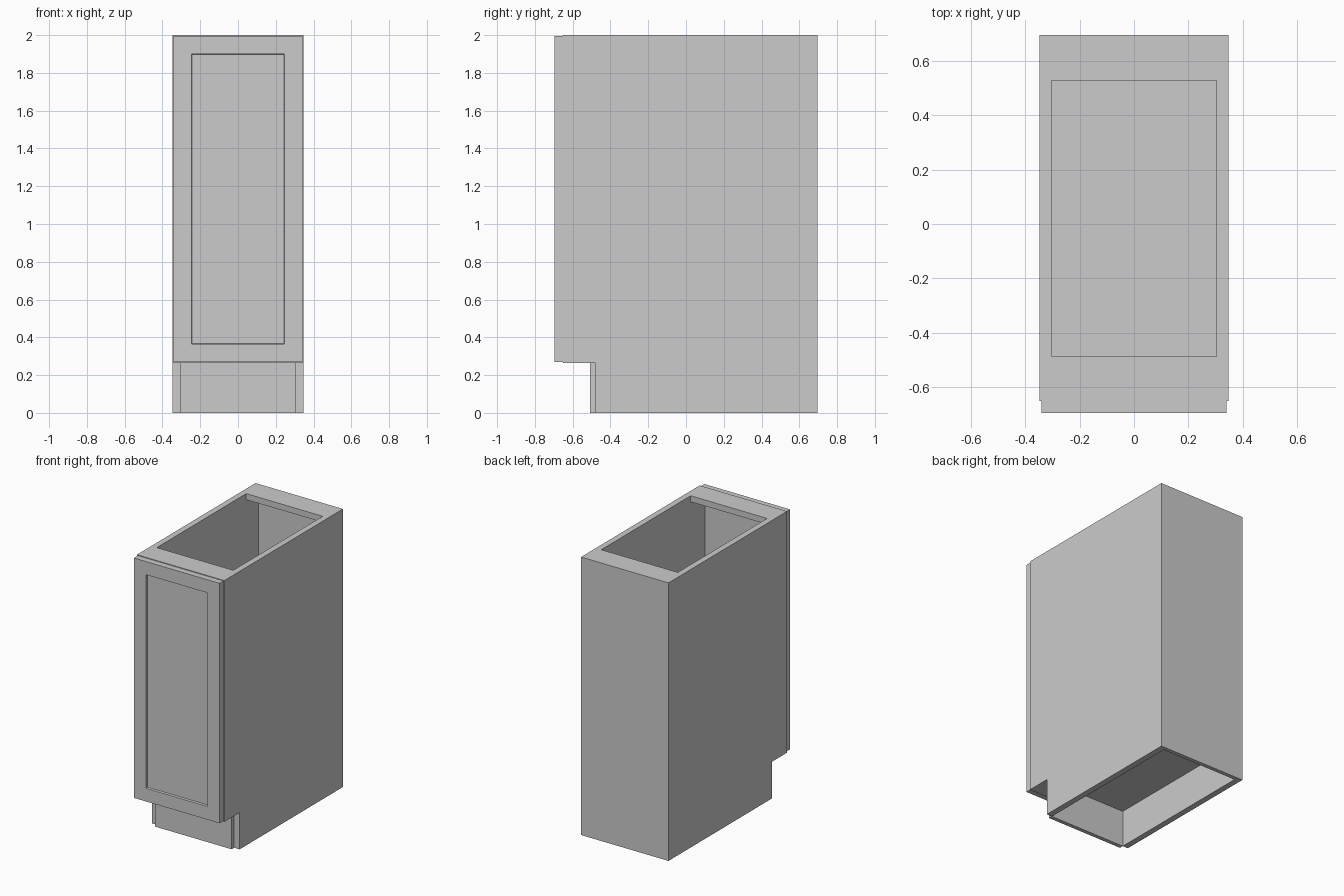
import bpy, bmesh

if "Cube" in bpy.data.objects:
    bpy.data.objects.remove(bpy.data.objects["Cube"])

T = 0.0435                       # main board thickness
W, BACK, FRONT = 0.348, 0.696, -0.652
TOE_Y, TOE_Z = -0.478, 0.264     # toe-kick notch
INNER = W - T


def add_object(name, bm):
    bmesh.ops.recalc_face_normals(bm, faces=bm.faces)
    mesh = bpy.data.meshes.new(name)
    bm.to_mesh(mesh)
    bm.free()
    obj = bpy.data.objects.new(name, mesh)
    bpy.context.collection.objects.link(obj)
    return obj


def box_bm(x0, x1, y0, y1, z0, z1):
    bm = bmesh.new()
    bmesh.ops.create_cube(bm, size=1)
    for v in bm.verts:
        v.co = ((x0 + x1) / 2 + v.co.x * (x1 - x0),
                (y0 + y1) / 2 + v.co.y * (y1 - y0),
                (z0 + z1) / 2 + v.co.z * (z1 - z0))
    return bm


def board(name, *bounds):
    return add_object(name, box_bm(*bounds))


# Notched side panels: profile in y/z, extruded along x
profile = [(TOE_Y, 0), (BACK, 0), (BACK, 2), (FRONT, 2), (FRONT, TOE_Z), (TOE_Y, TOE_Z)]
for name, x in (("left_side", -W), ("right_side", INNER)):
    bm = bmesh.new()
    face = bm.faces.new([bm.verts.new((x, y, z)) for y, z in profile])
    ext = bmesh.ops.extrude_face_region(bm, geom=[face])
    verts = [g for g in ext["geom"] if isinstance(g, bmesh.types.BMVert)]
    bmesh.ops.translate(bm, verts=verts, vec=(T, 0, 0))
    add_object(name, bm)

# Carcass boards between the sides
board("back_panel", -INNER, INNER, 0.667, BACK, 0, 2)
board("bottom_panel", -INNER, INNER, FRONT, 0.667, TOE_Z, TOE_Z + T)
board("front_stretcher", -INNER, INNER, FRONT, -0.488, 2 - T, 2)
board("rear_stretcher", -INNER, INNER, 0.528, 0.667, 2 - T, 2)
board("toe_kick", -INNER, INNER, -0.507, TOE_Y, 0, TOE_Z)

# Shaker door: frame inset from the front face, then a recessed flat panel
bm = box_bm(-0.341, 0.341, -0.696, FRONT, 0.269, 1.995)
bm.normal_update()
front = min(bm.faces, key=lambda f: f.calc_center_median().y)
bmesh.ops.inset_region(bm, faces=[front], thickness=0.134)
bmesh.ops.inset_region(bm, faces=[front], thickness=0.004, depth=-0.015)
add_object("door", bm)
